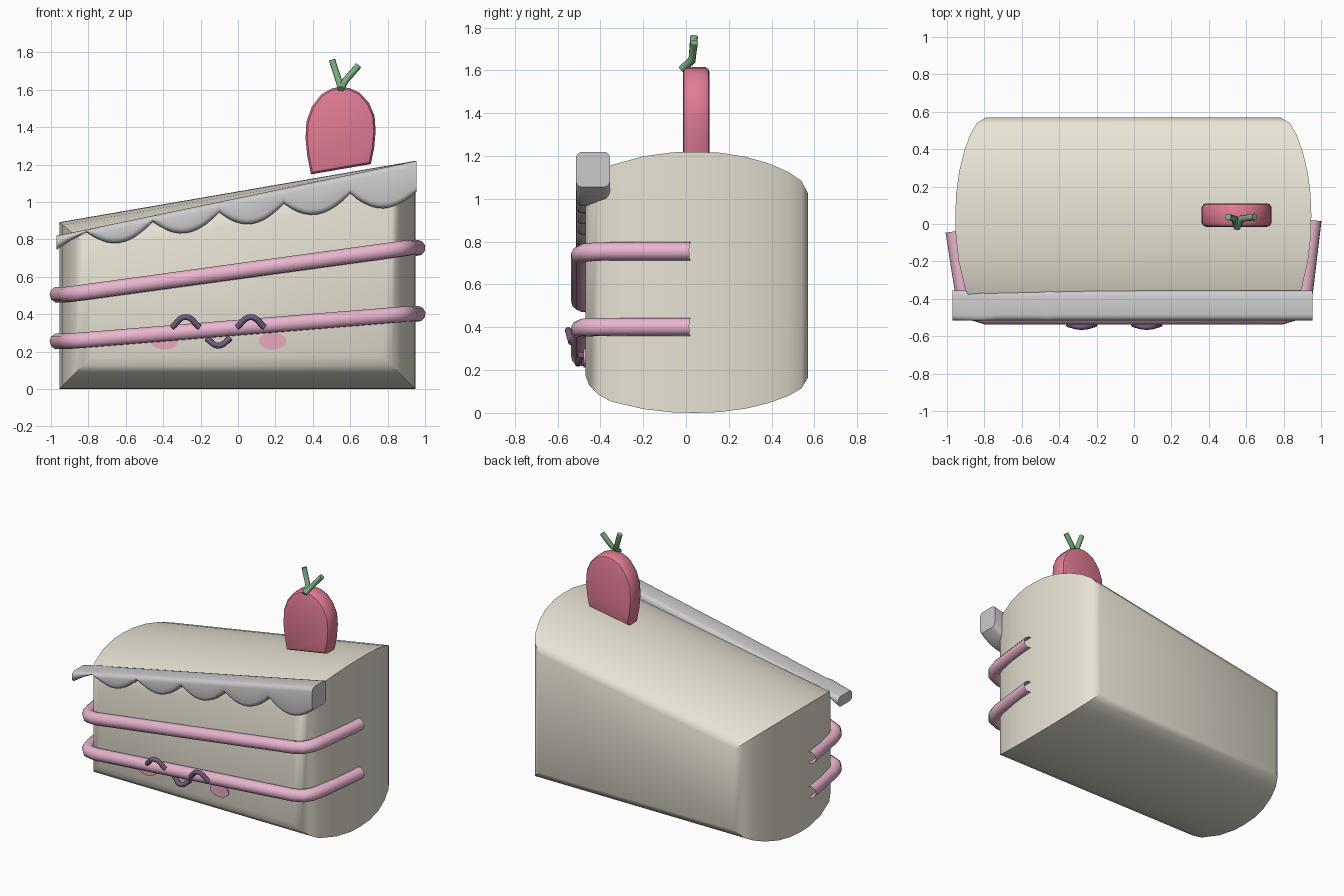
import bpy, math
from mathutils import Vector

if "Cube" in bpy.data.objects:
    bpy.data.objects.remove(bpy.data.objects["Cube"])


def material(name, rgb):
    m = bpy.data.materials.new(name)
    m.diffuse_color = (*rgb, 1)
    m.use_nodes = True
    m.node_tree.nodes["Principled BSDF"].inputs["Base Color"].default_value = m.diffuse_color
    return m


CREAM = material("cream", (0.80, 0.76, 0.66))
PINK = material("pink", (0.82, 0.46, 0.62))
BERRY = material("berry", (0.76, 0.20, 0.30))
GREEN = material("green", (0.20, 0.42, 0.22))
PLUM = material("plum", (0.16, 0.11, 0.20))
BLUSH = material("blush", (0.82, 0.40, 0.52))


def mesh_from_rings(name, rings, mat=None, angle=35):
    """Skin closed rings of equal length and cap both ends."""
    n = len(rings[0])
    verts = [p for r in rings for p in r]
    faces = [(k * n + i, k * n + (i + 1) % n, (k + 1) * n + (i + 1) % n, (k + 1) * n + i)
             for k in range(len(rings) - 1) for i in range(n)]
    faces += [tuple(reversed(range(n))), tuple(range(len(verts) - n, len(verts)))]
    me = bpy.data.meshes.new(name)
    me.from_pydata(verts, [], faces)
    ob = bpy.data.objects.new(name, me)
    bpy.context.collection.objects.link(ob)
    if mat:
        me.materials.append(mat)
    bpy.ops.object.select_all(action='DESELECT')
    bpy.context.view_layer.objects.active = ob
    ob.select_set(True)
    bpy.ops.object.mode_set(mode='EDIT')
    bpy.ops.mesh.select_all(action='SELECT')
    bpy.ops.mesh.normals_make_consistent(inside=False)
    bpy.ops.object.mode_set(mode='OBJECT')
    bpy.ops.object.shade_smooth_by_angle(angle=math.radians(angle))
    return ob


def inset(outline, d):
    """Mitred inset of a counter-clockwise (x, z) outline."""
    pts = [Vector(p) for p in outline]
    out = []
    for i, p in enumerate(pts):
        a = (p - pts[i - 1]).normalized()
        b = (pts[(i + 1) % len(pts)] - p).normalized()
        na, nb = Vector((-a.y, a.x)), Vector((-b.y, b.x))
        out.append(p + (na + nb) * d / (1 + na.dot(nb)))
    return out


def pillow(name, outline, profile, mat):
    """Outline swept along y, inset by the profile's second value."""
    rings = [[(p.x, y, p.y) for p in inset(outline, d)] for y, d in profile]
    return mesh_from_rings(name, rings, mat)


def tube(name, pts, radius, mat, caps=True, smooth=False):
    cu = bpy.data.curves.new(name, 'CURVE')
    cu.dimensions = '3D'
    cu.bevel_depth = radius
    cu.bevel_resolution = 3
    cu.use_fill_caps = caps
    cu.resolution_u = 6
    if smooth:
        s = cu.splines.new('BEZIER')
        s.bezier_points.add(len(pts) - 1)
        for bp, p in zip(s.bezier_points, pts):
            bp.co = p
            bp.handle_left_type = bp.handle_right_type = 'AUTO'
    else:
        s = cu.splines.new('POLY')
        s.points.add(len(pts) - 1)
        for sp, p in zip(s.points, pts):
            sp.co = (*p, 1)
    cu.materials.append(mat)
    ob = bpy.data.objects.new(name, cu)
    bpy.context.collection.objects.link(ob)
    return ob


# Cake body: slanted slice with deeply rounded front and back
pillow("cake_body", [(-0.955, 0), (0.948, 0), (0.948, 1.22), (-0.955, 0.892)],
       [(-0.47, 0.175), (-0.45, 0.125), (-0.41, 0.085), (-0.35, 0.053), (-0.2, 0.018), (-0.06, 0.002),
        (0.05, 0), (0.16, 0.004), (0.28, 0.02), (0.39, 0.047), (0.48, 0.08), (0.54, 0.115), (0.57, 0.165)],
       CREAM)

# Icing: slanted bar with a scalloped lower edge
cusps = [(-0.81, 0.838), (-0.455, 0.893), (-0.10, 0.943), (0.245, 0.990), (0.60, 1.045), (0.955, 1.055)]
cols = [(-0.97, 0.745), (-0.89, 0.797)]
for (x0, z0), (x1, z1) in zip(cusps, cusps[1:]):
    for k in range(10):
        t = k / 10
        cols.append((x0 + (x1 - x0) * t, z0 + (z1 - z0) * t - 0.084 * math.sin(math.pi * t) ** 0.9))
cols.append(cusps[-1])
rings = []
for x, zb in cols:
    zt = 0.82 + (x + 0.97) * 0.4 / 1.925
    r = min(0.03, (zt - zb) * 0.45)
    ring = []
    for cy, cz, a0 in ((-0.385, zt - r, 0), (-0.485, zt - r, 90), (-0.485, zb + r, 180), (-0.385, zb + r, 270)):
        for a in (0, 30, 60, 90):
            w = math.radians(a0 + a)
            ring.append((x, cy + 0.03 * math.cos(w), cz + r * math.sin(w)))
    rings.append(ring)
mesh_from_rings("icing", rings)

# Cream filling bands wrapping round the front
for label, zl, zr in (("upper", 0.505, 0.755), ("lower", 0.255, 0.402)):
    def z_at(x):
        return zl + (zr - zl) * (max(-0.93, min(0.93, x)) + 0.93) / 1.86
    path = [(-0.965, -0.04), (-0.915, -0.36), (-0.895, -0.43), (-0.86, -0.475), (-0.79, -0.495),
            (0.79, -0.495), (0.86, -0.475), (0.895, -0.43), (0.915, -0.36), (0.96, 0.02)]
    tube(label + "_filling_band", [(x, y, z_at(x * 1.02)) for x, y in path], 0.043, PINK, caps=False)

# Strawberry with rounded rim
pillow("strawberry",
       [(0.39, 1.148), (0.71, 1.203), (0.728, 1.29), (0.736, 1.38), (0.73, 1.46), (0.70, 1.53), (0.65, 1.585),
        (0.60, 1.608), (0.55, 1.616), (0.50, 1.607), (0.445, 1.575), (0.395, 1.51), (0.366, 1.43), (0.361, 1.34),
        (0.37, 1.25)],
       [(-0.015, 0.025), (-0.01, 0.01), (0.005, 0), (0.09, 0), (0.105, 0.01), (0.11, 0.025)], BERRY)

# Strawberry leaves
tube("left_leaf", [(0.55, -0.02, 1.605), (0.54, 0.028, 1.645), (0.503, 0.038, 1.76)], 0.018, GREEN)
tube("right_leaf", [(0.55, -0.02, 1.605), (0.575, 0.028, 1.65), (0.645, 0.038, 1.73)], 0.018, GREEN)

# Face: arched eyes, smiling mouth and flat cheeks
for name, cx, cz, h, y in (("left_eye", -0.28, 0.33, 0.055, -0.55), ("right_eye", 0.068, 0.33, 0.055, -0.55),
                           ("mouth", -0.105, 0.272, -0.04, -0.505)):
    w = 0.074 if h > 0 else 0.064
    tube(name, [(cx - w, y + 0.015, cz), (cx, y, cz + h), (cx + w, y + 0.015, cz)], 0.016, PLUM, smooth=True)
for name, cx in (("left_cheek", -0.395), ("right_cheek", 0.185)):
    oval = [(cx + 0.074 * math.cos(k * math.pi / 12), 0.256 + 0.045 * math.sin(k * math.pi / 12)) for k in range(24)]
    pillow(name, oval, [(-0.478, 0), (-0.465, 0)], BLUSH)
